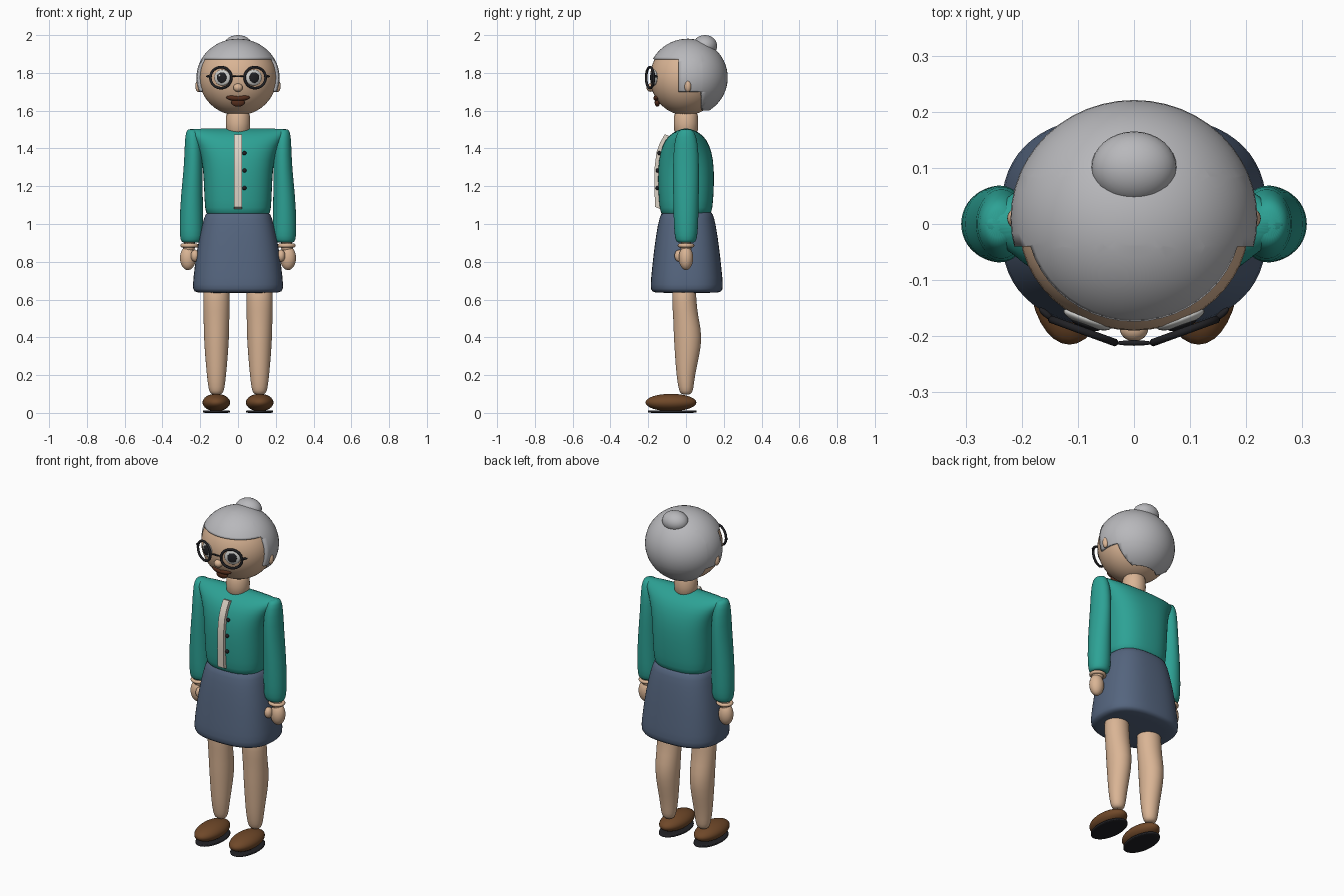
import bpy, bmesh, math
from mathutils import Matrix, Vector

if "Cube" in bpy.data.objects:
    bpy.data.objects.remove(bpy.data.objects["Cube"], do_unlink=True)


def material(name, r, g, b):
    m = bpy.data.materials.new(name)
    m.use_nodes = True
    m.diffuse_color = (r, g, b, 1)
    bsdf = m.node_tree.nodes["Principled BSDF"]
    bsdf.inputs["Base Color"].default_value = (r, g, b, 1)
    bsdf.inputs["Roughness"].default_value = 0.7
    return m


SKIN = material("skin", 0.70, 0.46, 0.30)
HAIR = material("grey hair", 0.48, 0.48, 0.50)
TEAL = material("teal wool", 0.026, 0.36, 0.30)
NAVY = material("slate blue cloth", 0.09, 0.13, 0.21)
BROWN = material("brown leather", 0.16, 0.065, 0.022)
BLACK = material("black", 0.015, 0.015, 0.018)
CREAM = material("cream", 0.72, 0.65, 0.56)
LIPS = material("dark brown lips", 0.09, 0.027, 0.012)
WHITE = material("eye white", 0.62, 0.62, 0.60)


def finish(name, bm, mat, angle=None):
    bmesh.ops.recalc_face_normals(bm, faces=bm.faces)
    for f in bm.faces:
        f.smooth = True
    mesh = bpy.data.meshes.new(name)
    bm.to_mesh(mesh)
    bm.free()
    mesh.materials.append(mat)
    ob = bpy.data.objects.new(name, mesh)
    bpy.context.collection.objects.link(ob)
    if angle:
        bpy.ops.object.select_all(action="DESELECT")
        ob.select_set(True)
        bpy.context.view_layer.objects.active = ob
        bpy.ops.object.shade_smooth_by_angle(angle=math.radians(angle))
    return ob


def ball(name, mat, loc, radii, turn=0, tilt=0, seg=32):
    bm = bmesh.new()
    bmesh.ops.create_uvsphere(bm, u_segments=seg, v_segments=seg // 2, radius=1)
    bm.transform(Matrix.Translation(loc) @ Matrix.Rotation(turn, 4, "Z")
                 @ Matrix.Rotation(tilt, 4, "Y") @ Matrix.Diagonal((*radii, 1)))
    return finish(name, bm, mat)


def loft(name, mat, rings, power=2.0, seg=32):
    """Stack of superellipse rings: (z, centre x, centre y, radius x, radius y)."""
    bm = bmesh.new()
    loops = []
    for z, cx, cy, rx, ry in rings:
        loop = []
        for i in range(seg):
            a = math.tau * i / seg
            c, s = math.cos(a), math.sin(a)
            x = math.copysign(abs(c) ** (2 / power), c)
            y = math.copysign(abs(s) ** (2 / power), s)
            loop.append(bm.verts.new((cx + rx * x, cy + ry * y, z)))
        loops.append(loop)
    for a, b in zip(loops, loops[1:]):
        for i in range(seg):
            j = (i + 1) % seg
            bm.faces.new((a[i], a[j], b[j], b[i]))
    bm.faces.new(loops[0])
    bm.faces.new(loops[-1])
    ob = finish(name, bm, mat)
    sub = ob.modifiers.new("smooth", "SUBSURF")
    sub.levels = sub.render_levels = 1
    return ob


def torus(name, mat, loc, major, minor, squash=(1, 1, 1), turn=0, tilt=0):
    bm = bmesh.new()
    n, k = 40, 10
    vs = [[bm.verts.new(((major + minor * math.cos(b)) * math.cos(a),
                         (major + minor * math.cos(b)) * math.sin(a), minor * math.sin(b)))
           for b in (math.tau * j / k for j in range(k))]
          for a in (math.tau * i / n for i in range(n))]
    for i in range(n):
        for j in range(k):
            u, v = (i + 1) % n, (j + 1) % k
            bm.faces.new((vs[i][j], vs[u][j], vs[u][v], vs[i][v]))
    bm.transform(Matrix.Translation(loc) @ Matrix.Rotation(turn, 4, "Z")
                 @ Matrix.Rotation(tilt, 4, "X") @ Matrix.Diagonal((*squash, 1)))
    return finish(name, bm, mat)


# Head and neck
ball("head", SKIN, (0, 0, 1.775), (0.205, 0.19, 0.2), seg=48)
loft("neck", SKIN, [(1.46, 0, 0, 0.066, 0.066), (1.53, 0, 0, 0.064, 0.064),
                    (1.62, 0, 0, 0.066, 0.066)])
ball("nose", SKIN, (0, -0.187, 1.722), (0.025, 0.022, 0.022))

# Hair cap, cut to a straight fringe, side locks and nape
FRINGE, SIDE, LOCK, NAPE, BACK = 1.875, -0.04, 1.70, 1.60, 0.085
bm = bmesh.new()
bmesh.ops.create_uvsphere(bm, u_segments=48, v_segments=28, radius=1)
bm.transform(Matrix.Translation((0, 0.01, 1.775)) @ Matrix.Diagonal((0.22, 0.211, 0.206, 1)))
cuts = [((0, 0, h), (0, 0, 1)) for h in (FRINGE, LOCK, NAPE)]
cuts += [((0, d, 0), (0, 1, 0)) for d in (SIDE, BACK)]
for co, no in cuts:
    bmesh.ops.bisect_plane(bm, geom=bm.verts[:] + bm.edges[:] + bm.faces[:],
                           plane_co=co, plane_no=no)
bare = []
for f in bm.faces:
    c = f.calc_center_median()
    if not (c.z > FRINGE or (c.y > SIDE and c.z > LOCK) or (c.y > BACK and c.z > NAPE)):
        bare.append(f)
bmesh.ops.delete(bm, geom=bare, context="FACES")
hair = finish("hair", bm, HAIR, 40)
shell = hair.modifiers.new("thickness", "SOLIDIFY")
shell.thickness = 0.018
shell.offset = -1
ball("hair_bun", HAIR, (0, 0.1, 1.943), (0.076, 0.065, 0.057))

# Mouth
for s in (-1, 1):
    ball("upper_lip", LIPS, (s * 0.025, -0.158, 1.667), (0.038, 0.014, 0.014),
         turn=s * 0.15, tilt=-s * 0.1, seg=24)
ball("lower_lip", LIPS, (0, -0.152, 1.643), (0.036, 0.014, 0.022), seg=24)

# Jumper and skirt
loft("jumper", TEAL, [(1.045, 0, 0, 0.15, 0.115), (1.05, 0, 0, 0.172, 0.135),
                      (1.12, 0, 0, 0.178, 0.145), (1.24, 0, 0, 0.182, 0.15),
                      (1.34, 0, 0, 0.19, 0.146), (1.42, 0, 0, 0.217, 0.125),
                      (1.47, 0, 0, 0.25, 0.092), (1.497, 0, 0, 0.272, 0.045),
                      (1.506, 0, 0, 0.272, 0.012)], power=2.5)
loft("skirt", NAVY, [(1.07, 0, 0.005, 0.15, 0.12), (1.06, 0, 0.005, 0.172, 0.137),
                     (1.0, 0, 0.004, 0.19, 0.154), (0.88, 0, 0.004, 0.216, 0.172),
                     (0.76, 0, 0.004, 0.232, 0.185), (0.67, 0, 0.004, 0.242, 0.194),
                     (0.64, 0, 0.004, 0.236, 0.188), (0.635, 0, 0.004, 0.2, 0.155)],
     power=2.6)

# Front band following the chest, with buttons beside it
bm = bmesh.new()
path = [(1.09, -0.163), (1.2, -0.168), (1.3, -0.166), (1.38, -0.156), (1.43, -0.138), (1.475, -0.112)]
rows = []
for z, y in path:
    rows.append([bm.verts.new((x, y + d, z - d * 0.4))
                 for x, d in ((-0.02, 0), (0.02, 0), (0.02, 0.026), (-0.02, 0.026))])
for a, b in zip(rows, rows[1:]):
    for i in range(4):
        j = (i + 1) % 4
        bm.faces.new((a[i], a[j], b[j], b[i]))
bm.faces.new(rows[0])
bm.faces.new(rows[-1])
finish("front_band", bm, CREAM, 40)
for z, y in ((1.375, -0.142), (1.283, -0.151), (1.19, -0.152)):
    ball("button", BLACK, (0.034, y, z), (0.011, 0.009, 0.011), seg=16)

# Glasses bridge
ball("glasses_bridge", BLACK, (0, -0.212, 1.782), (0.034, 0.005, 0.005), seg=16)

# Paired parts
for s, side in ((1, "left"), (-1, "right")):
    # Eyes and glasses, turned outwards around the face
    turn = s * math.radians(20)
    out = Vector((math.sin(turn), -math.cos(turn), 0))
    eye = Vector((s * 0.083, -0.170, 1.775))
    ball(side + "_eye", WHITE, eye, (0.045, 0.013, 0.042), turn)
    ball(side + "_pupil", BLACK, eye + out * 0.01, (0.027, 0.007, 0.028), turn, seg=24)
    ball(side + "_eye_glint", WHITE, eye + out * 0.016 + Vector((-0.01, 0, 0.011)),
         (0.007, 0.003, 0.007), turn, seg=12)
    torus(side + "_glasses_rim", BLACK, eye + out * 0.022, 0.058, 0.007,
          (1.02, 0.96, 1), turn, math.pi / 2)
    ball(side + "_glasses_hinge", BLACK, (s * 0.157, -0.16, 1.782), (0.016, 0.006, 0.006),
         s * 0.7, seg=12)
    ball(side + "_ear", SKIN, (s * 0.21, 0.01, 1.73), (0.016, 0.018, 0.032), seg=24)

    # Sleeve
    loft(side + "_sleeve", TEAL,
         [(z, s * x, 0, rx, ry) for z, x, rx, ry in (
             (1.503, 0.243, 0.018, 0.025), (1.49, 0.24, 0.037, 0.045), (1.43, 0.236, 0.046, 0.064),
             (1.3, 0.236, 0.05, 0.07), (1.15, 0.245, 0.058, 0.068), (1.0, 0.247, 0.063, 0.065),
             (0.93, 0.246, 0.061, 0.06), (0.905, 0.248, 0.053, 0.05), (0.9, 0.25, 0.035, 0.035))])
    # Wrist, bracelet and hand
    loft(side + "_wrist", SKIN, [(0.92, s * 0.255, 0, 0.036, 0.034),
                                 (0.84, s * 0.262, 0, 0.034, 0.032)], seg=24)
    torus(side + "_bracelet", SKIN, (s * 0.257, 0, 0.886), 0.038, 0.01, (1, 0.92, 1))
    ball(side + "_hand", SKIN, (s * 0.265, 0, 0.82), (0.042, 0.038, 0.064))
    ball(side + "_thumb", SKIN, (s * 0.228, -0.036, 0.832), (0.022, 0.025, 0.032), seg=24)

    # Leg with a fuller calf
    loft(side + "_leg", SKIN,
         [(z, s * 0.114, y, rx, ry) for z, y, rx, ry in (
             (0.7, -0.01, 0.07, 0.065), (0.58, -0.01, 0.07, 0.064), (0.5, 0.0, 0.068, 0.067),
             (0.4, 0.011, 0.067, 0.076), (0.3, 0.006, 0.06, 0.064), (0.2, -0.002, 0.051, 0.049),
             (0.13, 0, 0.043, 0.04), (0.105, 0, 0.034, 0.031), (0.096, 0, 0.018, 0.016))])
    # Shoe and sole
    ball(side + "_shoe", BROWN, (s * 0.115, -0.08, 0.055), (0.073, 0.135, 0.046))
    loft(side + "_sole", BLACK, [(z, s * 0.115, -0.073, 0.072, 0.13)
                                 for z in (0, 0.002, 0.012, 0.014)])
